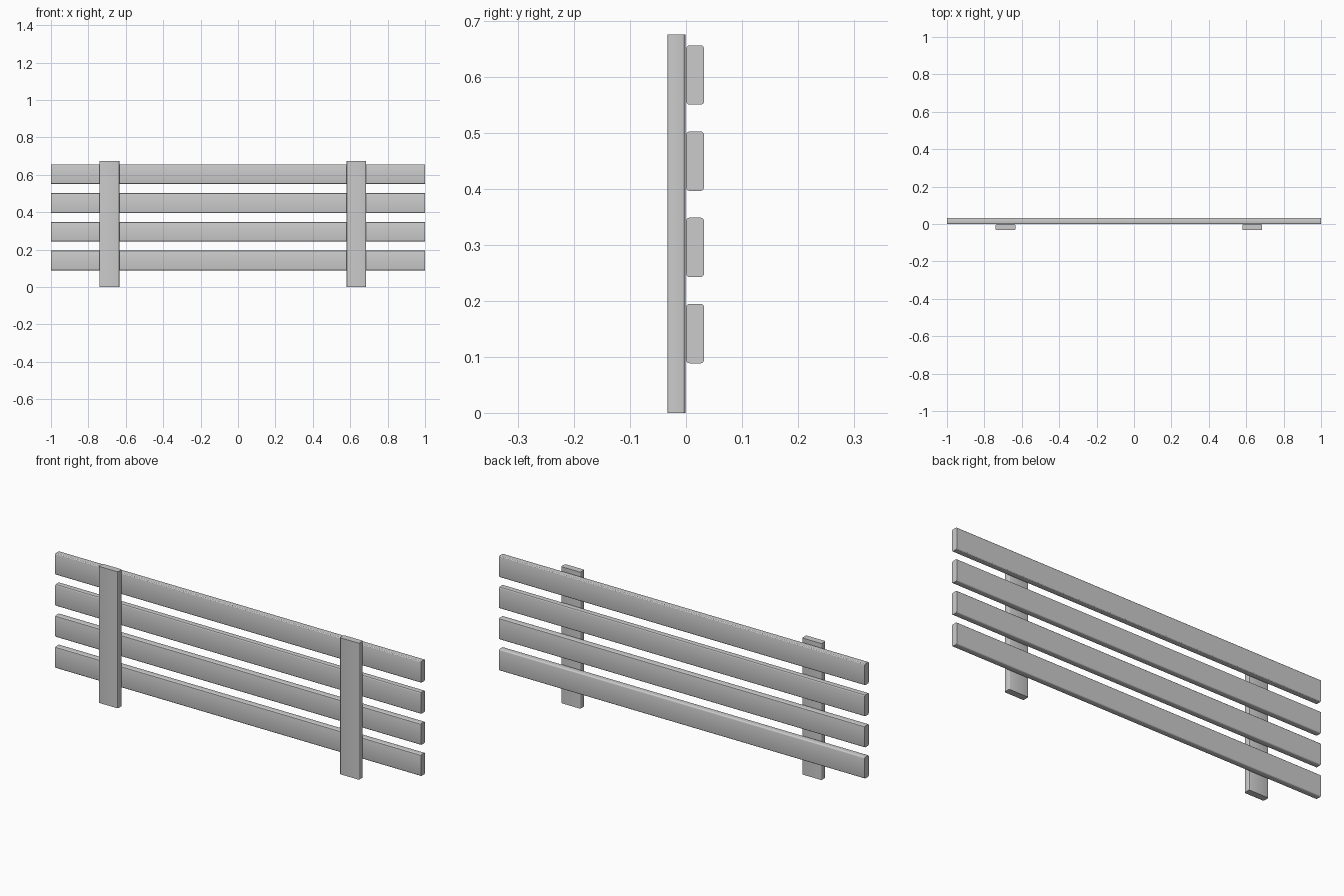
import bpy, bmesh
from mathutils import Vector

if "Cube" in bpy.data.objects:
    bpy.data.objects.remove(bpy.data.objects["Cube"])

WIDTH, THICK, ROUND = 0.106, 0.032, 0.006


def plank(name, size, centre, axis):
    """Board whose long edges (running along axis) are rounded, with flat sawn ends."""
    bm = bmesh.new()
    bmesh.ops.create_cube(bm, size=1)
    bmesh.ops.scale(bm, vec=size, verts=bm.verts)
    long_edges = [e for e in bm.edges
                  if abs((e.verts[0].co - e.verts[1].co)[axis]) > 0.01]
    bmesh.ops.bevel(bm, geom=long_edges, offset=ROUND, segments=3,
                    profile=0.5, affect='EDGES')
    bmesh.ops.translate(bm, vec=Vector(centre), verts=bm.verts)
    mesh = bpy.data.meshes.new(name)
    bm.to_mesh(mesh)
    bm.free()
    obj = bpy.data.objects.new(name, mesh)
    bpy.context.collection.objects.link(obj)
    bpy.ops.object.select_all(action='DESELECT')
    obj.select_set(True)
    bpy.context.view_layer.objects.active = obj
    bpy.ops.object.shade_smooth_by_angle()


# Four horizontal slats, evenly spaced
for i in range(4):
    plank(f"slat_{i + 1}", (2, THICK, WIDTH), (0, 0.0162, 0.1415 + i * 0.1538), 0)

# Two upright posts on the front
for name, x in (("left_post", -0.687), ("right_post", 0.632)):
    plank(name, (WIDTH, THICK, 0.675), (x, -0.0172, 0.3375), 2)
